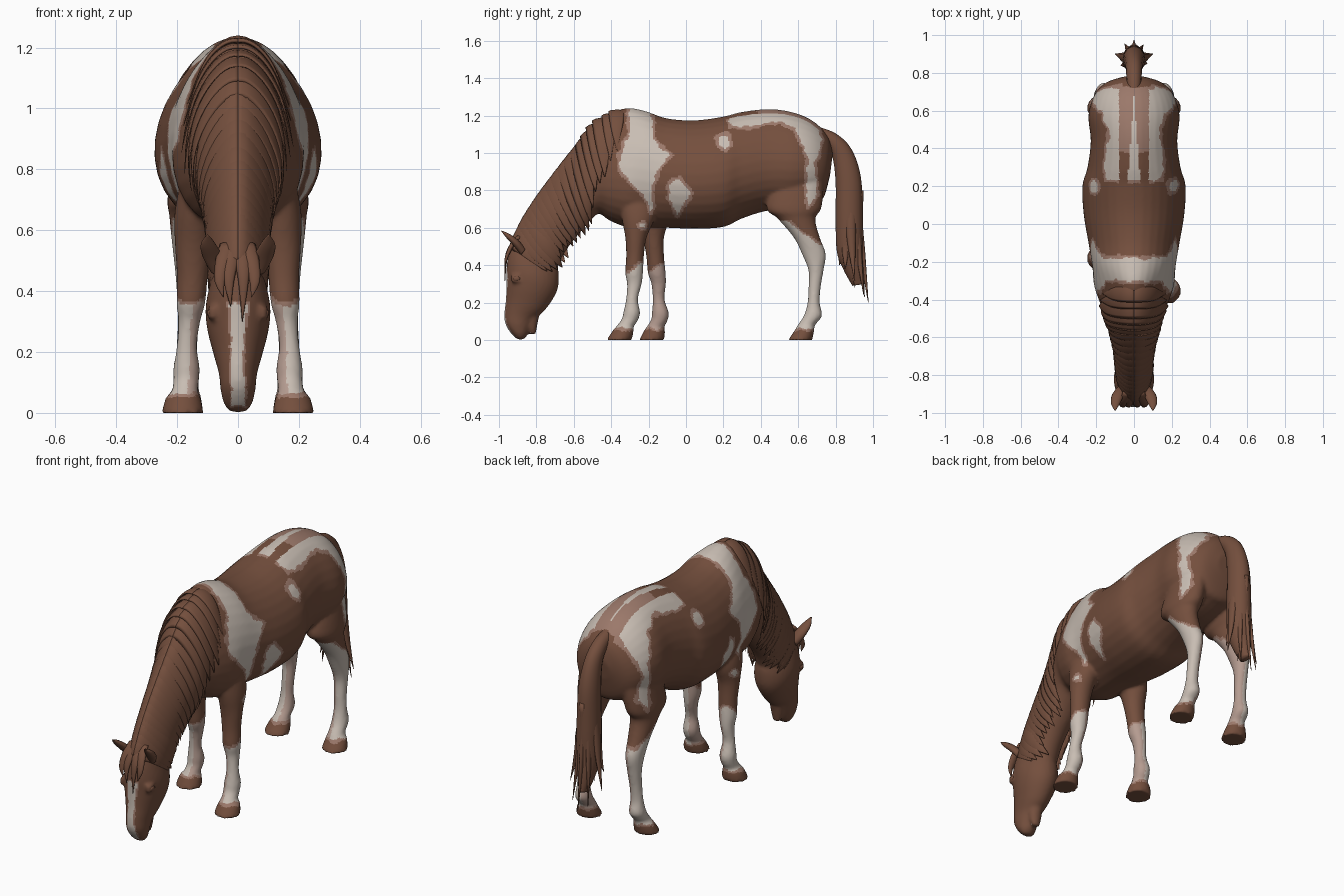
import bpy, bmesh, math, random
from mathutils import Vector, noise

if "Cube" in bpy.data.objects:
    bpy.data.objects.remove(bpy.data.objects["Cube"])

random.seed(4)


def material(name, rgb):
    m = bpy.data.materials.new(name)
    m.diffuse_color = (*rgb, 1)
    m.use_nodes = True
    m.node_tree.nodes["Principled BSDF"].inputs["Base Color"].default_value = m.diffuse_color
    return m


BROWN = material("chestnut brown", (0.175, 0.078, 0.047))
WHITE = material("warm white", (0.58, 0.51, 0.45))
PINK = material("dusty pink", (0.33, 0.19, 0.145))
PALE = material("pale pink", (0.46, 0.33, 0.28))


# ---- helpers: a section is (centre, half axis U, half axis V, egg factor)
def sec(y1, z1, y2, z2, w, x=0.0, egg=0.0):
    return (Vector((x, (y1 + y2) / 2, (z1 + z2) / 2)),
            Vector((0, (y1 - y2) / 2, (z1 - z2) / 2)), Vector((w, 0, 0)), egg)


def at(secs, u):
    """Catmull-Rom interpolation between sections."""
    last = len(secs) - 1
    u = min(max(u, 0), last)
    i = min(int(u), last - 1)
    t = u - i
    a, b, c, d = (secs[min(max(i + k, 0), last)] for k in (-1, 0, 1, 2))
    return [0.5 * (2 * q + (r - p) * t + (2 * p - 5 * q + 4 * r - s) * t * t
                   + (3 * q - p - 3 * r + s) * t ** 3) for p, q, r, s in zip(a, b, c, d)]


def tube(bm, secs, n=32, steps=6):
    rings = []
    count = (len(secs) - 1) * steps
    for k in range(count + 1):
        c, u, v, e = at(secs, k / steps)
        ring = []
        for j in range(n):
            co, si = math.cos(2 * math.pi * j / n), math.sin(2 * math.pi * j / n)
            ring.append(bm.verts.new(c + u * co + v * (si * (1 - e * co))))
        rings.append(ring)
    faces = [bm.faces.new(rings[0]), bm.faces.new(rings[-1][::-1])]
    for r, s in zip(rings, rings[1:]):
        for j in range(n):
            faces.append(bm.faces.new((r[j], s[j], s[(j + 1) % n], r[(j + 1) % n])))
    bmesh.ops.recalc_face_normals(bm, faces=faces)


def lock(bm, pts, width, thick, side, out):
    """Tapered hair lock through points; side and out are its flat axes."""
    n = len(pts) - 1
    secs = []
    for i, p in enumerate(pts):
        k = max(0.04, 1 - (i / n) ** 2)
        secs.append((Vector(p), Vector(side) * width * k, Vector(out) * thick * k, 0.0))
    tube(bm, secs, 8, 3)


def finish(bm, name, mat):
    me = bpy.data.meshes.new(name)
    bm.to_mesh(me)
    bm.free()
    me.materials.append(mat)
    me.shade_smooth()
    o = bpy.data.objects.new(name, me)
    bpy.context.collection.objects.link(o)
    return o


# ---- body and neck sections: top point, bottom point, half width
body = [sec(*r, egg=.12 if r[0] > -.25 else .28) for r in (
    (.785, 1.0, .77, .88, .06), (.76, 1.09, .735, .76, .15), (.68, 1.17, .68, .73, .21),
    (.58, 1.215, .57, .70, .24), (.45, 1.235, .43, .69, .228), (.3, 1.22, .3, .65, .245),
    (.2, 1.195, .2, .605, .272), (.05, 1.175, .05, .595, .265), (-.1, 1.185, -.1, .6, .24),
    (-.22, 1.225, -.22, .6, .22), (-.32, 1.24, -.32, .605, .205), (-.42, 1.2, -.41, .64, .175),
    (-.52, 1.12, -.465, .675, .14), (-.62, 1.0, -.515, .635, .112), (-.72, .87, -.57, .57, .096),
    (-.8, .76, -.62, .51, .088), (-.87, .65, -.665, .44, .084), (-.92, .55, -.69, .38, .082))]
head = [sec(*r) for r in (
    (-.9, .55, -.75, .5, .06), (-.945, .47, -.69, .40, .088), (-.96, .38, -.68, .32, .106),
    (-.96, .3, -.695, .25, .101), (-.963, .22, -.75, .165, .08), (-.97, .15, -.81, .11, .063),
    (-.967, .09, -.835, .06, .057), (-.935, .035, -.85, .025, .046), (-.9, .003, -.87, .003, .025))]
jaw = [sec(*r) for r in ((-.88, .16, -.78, .15, .045), (-.86, .08, -.795, .08, .036), (-.83, .03, -.803, .03, .02))]

# leg rows: z, front y, back y, centre x, half width
front_leg = ((.80, -.36, -.16, .125, .055), (.66, -.345, -.165, .14, .068), (.55, -.325, -.21, .147, .06),
             (.45, -.32, -.225, .15, .051), (.36, -.325, -.23, .155, .047), (.30, -.315, -.237, .16, .036),
             (.22, -.32, -.257, .168, .033), (.15, -.334, -.246, .169, .043), (.11, -.345, -.255, .17, .042),
             (.07, -.375, -.28, .175, .043), (.05, -.392, -.28, .18, .057), (0, -.425, -.29, .182, .069))
hind_leg = ((.95, .50, .745, .11, .08), (.72, .43, .727, .15, .08), (.65, .49, .692, .158, .068),
            (.55, .575, .715, .16, .056), (.46, .62, .747, .16, .046), (.37, .655, .735, .162, .038),
            (.28, .655, .72, .165, .034), (.2, .65, .715, .168, .035), (.13, .63, .727, .17, .043),
            (.08, .597, .69, .172, .043), (.05, .58, .685, .178, .057), (0, .545, .675, .182, .069))

bm = bmesh.new()
for part in (body, head, jaw):
    tube(bm, part)
for s in (1, -1):
    # the left foreleg stands further back
    tube(bm, [sec(a + d, z, b + d, z, w, s * x) for z, a, b, x, w in front_leg
              for d in [0 if s > 0 else .175 - .15 * z]])
    tube(bm, [sec(a, z, b, z, w, s * x) for z, a, b, x, w in hind_leg])
    # brow ridge
    tube(bm, [sec(-.94, .35, -.87, .35, .018, s * .08), sec(-.935, .31, -.87, .31, .018, s * .082)], 12)
skin = finish(bm, "horse_body", BROWN)
rm = skin.modifiers.new("merge", 'REMESH')
rm.mode = 'VOXEL'
rm.voxel_size = 0.0095
sm = skin.modifiers.new("soften", 'SMOOTH')
sm.factor = 0.5
sm.iterations = 4
dg = bpy.context.evaluated_depsgraph_get()
merged = bpy.data.meshes.new_from_object(skin.evaluated_get(dg))
skin.modifiers.clear()
skin.data = merged

# ---- coat pattern: outlines in side view (y, z)
PATCHES = [
    ((-.31, 1.3), (-.18, 1.3), (-.17, 1.08), (-.08, .99), (-.15, .9), (-.18, .8), (-.165, .73),
     (-.19, .68), (-.23, .77), (-.3, .84), (-.36, .9), (-.36, 1.0), (-.31, 1.1)),
    ((-.09, .84), (-.04, .87), (0, .82), (.03, .78), (0, .72), (-.05, .66), (-.1, .76)),
    ((.23, 1.14), (.3, 1.13), (.5, 1.165), (.58, 1.12), (.61, 1.05), (.65, .98), (.635, .8), (.65, .7),
     (.71, .78), (.69, .93), (.735, 1.07), (.71, 1.15), (.6, 1.3), (.2, 1.3))]


def inside_depth(y, z, poly):
    inside, best = False, 9.0
    for (ay, az), (by, bz) in zip(poly, poly[1:] + poly[:1]):
        if (az > z) != (bz > z) and y < (by - ay) * (z - az) / (bz - az) + ay:
            inside = not inside
        dy, dz = by - ay, bz - az
        t = min(1, max(0, ((y - ay) * dy + (z - az) * dz) / (dy * dy + dz * dz)))
        best = min(best, math.hypot(y - ay - t * dy, z - az - t * dz))
    return best if inside else -best


def coat(c, n):
    """0 brown, 1 white, 2 dusty pink, 3 pale pink."""
    x, y, z = abs(c.x), c.y, c.z
    inner = n.x * (1 if c.x > 0 else -1) < -.2
    wob = .014 * noise.noise(c * 25)
    if y < -.62:                                    # blaze on the face
        if z > .4 or n.y > -.3:
            return 0
        d = min(.02 + .1 * max(0, z - .25) - x, .36 - z, z - .025) + wob * .4
        return 1 if d > 0 else 2 if d > -.007 else 0
    if z < .64 and x > .06 and (y > .5 or -.45 < y < -.05):   # socks
        edge = .61 - .7 * (y - .58) if y > 0 else .36 + .7 * (y + .32 - (0 if c.x > 0 else .12))
        d = min(edge - z, z - .058) + wob
        if d > -.008:
            return 2 if d < .006 else 3 if inner else 1
    if .2 < y < .72 and z > 1.1 and .035 * (1 - (y - .2) / .48) < x < .078:   # croup stripes
        return 0 if y < .38 else 2
    elbow = -.23 if c.x > 0 else -.15
    d = max([inside_depth(y, z, p) for p in PATCHES] + [.04 - math.hypot(y - .2, z - 1.06),
            .02 - math.hypot(y - elbow, z - .61)]) + wob
    if z < .75 and (x < .08 or inner or n.y < -.7):
        return 0
    return 1 if d > .008 else 2 if d > -.008 else 0


merged.materials.clear()
for m in (BROWN, WHITE, PINK, PALE):
    merged.materials.append(m)
merged.polygons.foreach_set("material_index", [coat(p.center, p.normal) for p in merged.polygons])
merged.shade_smooth()

# ---- mane: broad overlapping locks draped down both sides of the neck
bm = bmesh.new()
for s in (1, -1):
    for i in range(19):
        u = 10.5 + i * .365
        reach = min(2.7, 1.2 + .55 * (u - 10.4)) if u < 16 else 2.7 - .6 * (u - 16)
        reach *= random.uniform(.86, 1.05)
        tan = (at(body, u + .1)[0] - at(body, u - .1)[0]).normalized()
        secs = []
        for j in range(9):
            f = j / 8
            c, a, b, e = at(body, u)
            th = f * reach
            puff = 1.02 + .13 * math.sin(math.pi * min(f, .8))
            rad = a * math.cos(th) * (.99 + .1 * f) + b * math.sin(th) * s * puff * (1 - e * math.cos(th))
            k = max(.04, 1 - f ** 3)
            p = c + rad - Vector((0, 0, .05 * f * f))
            wide = .06 if u > 11.2 else .045
            secs.append((p, tan * wide * k, rad.normalized() * .009 * k, 0.0))
        tube(bm, secs, 8, 2)
finish(bm, "mane", BROWN)

# ---- forelock
bm = bmesh.new()
for x, end in ((-.06, .38), (-.03, .35), (.018, .30), (.055, .38)):
    lock(bm, [(x * .5, -.89, .555), (x * .8, -.935, .50), (x, -.963, .43), (x * .8, -.968, end)],
         .03, .014, (1, 0, 0), (0, -.9, .4))
finish(bm, "forelock", BROWN)

# ---- ears and eyes
for s, label in ((1, "right"), (-1, "left")):
    bm = bmesh.new()
    tube(bm, [(Vector((s * x, y, z)), Vector((w, 0, 0)), Vector((0, .6, .8)) * t, 0.0) for x, y, z, w, t in (
        (.07, -.87, .47, .022, .02), (.085, -.905, .515, .032, .02),
        (.098, -.95, .555, .024, .014), (.1, -.987, .584, .003, .002))], 12)
    finish(bm, label + "_ear", BROWN)
    bm = bmesh.new()
    bmesh.ops.create_uvsphere(bm, u_segments=12, v_segments=8, radius=1)
    for v in bm.verts:
        v.co = Vector((v.co.x * .01 + s * .092, v.co.y * .02 - .905, v.co.z * .014 + .328))
    finish(bm, label + "_eye", BROWN)

# ---- tail with loose locks at the end
bm = bmesh.new()
tube(bm, [sec(*r) for r in (
    (.69, 1.145, .70, 1.06, .035), (.80, 1.105, .755, 1.03, .04), (.885, 1.02, .785, .97, .045),
    (.935, .87, .80, .84, .055), (.945, .65, .80, .64, .062), (.945, .48, .807, .47, .06),
    (.95, .38, .845, .37, .045), (.955, .3, .89, .29, .02))], 16)
for x, y, z in ((0, .975, .2), (.05, .95, .24), (-.05, .955, .23), (.1, .9, .32), (-.1, .9, .31),
                (.03, .9, .28), (-.03, .87, .34), (.07, .85, .38), (-.07, .84, .39), (0, .82, .40)):
    top = .87 + (y - .88) * .5
    lock(bm, [(x * .25, top, .8), (x * .5, top, .62), (x * .7, top + (y - top) * .4, .47), (x, y, z)],
         .032, .02, (0, 1, 0), (1, 0, 0))
finish(bm, "tail", BROWN)
